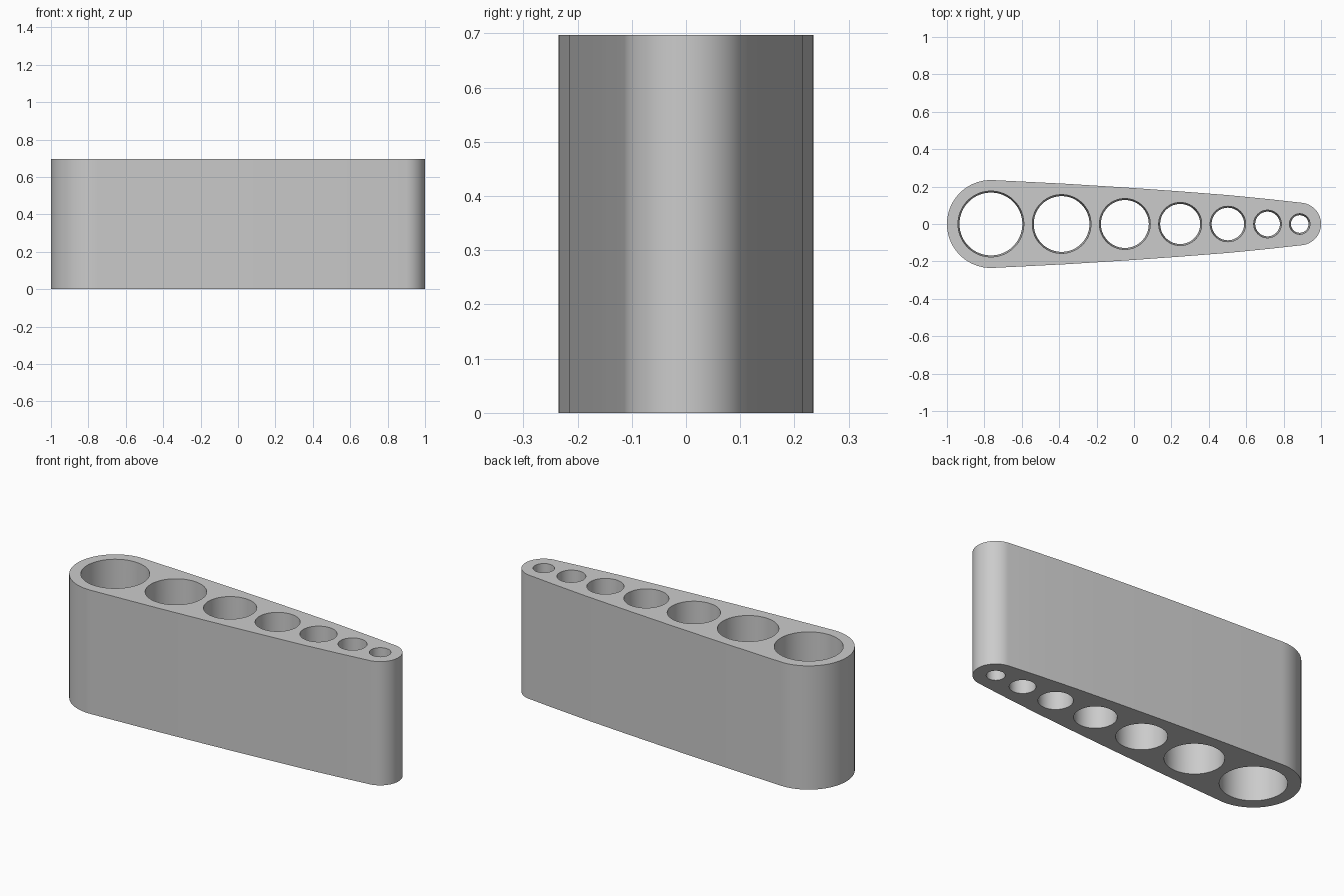
import bpy
import bmesh
from math import cos, sin, tau, radians
from mathutils import Vector
from mathutils.geometry import convex_hull_2d

if "Cube" in bpy.data.objects:
    bpy.data.objects.remove(bpy.data.objects["Cube"])

HEIGHT = 0.697
WALL = 0.059      # body thickness around each hole
TAPER = 0.008     # holes narrow by this much toward the bottom
SEGMENTS = 96
# Centre x and top radius of each hole, largest first
HOLES = [(-0.765, 0.176), (-0.387, 0.157), (-0.049, 0.136), (0.247, 0.115),
         (0.502, 0.095), (0.714, 0.074), (0.886, 0.055)]


def circle(x, radius):
    return [Vector((x + radius * cos(tau * i / SEGMENTS),
                    radius * sin(tau * i / SEGMENTS))) for i in range(SEGMENTS)]


def add_wall(bm, bottom, top):
    """Join two matching outlines with side faces; return their rim edges."""
    low = [bm.verts.new((p.x, p.y, 0)) for p in bottom]
    high = [bm.verts.new((p.x, p.y, HEIGHT)) for p in top]
    rims = ([], [])
    for i in range(len(low)):
        j = (i + 1) % len(low)
        bm.faces.new((low[i], low[j], high[j], high[i]))
        rims[0].append(bm.edges.get((low[i], low[j])))
        rims[1].append(bm.edges.get((high[i], high[j])))
    return rims


bm = bmesh.new()

# Outer wall: a taut outline wrapped around all the holes
points = [p for x, r in HOLES for p in circle(x, r + WALL)]
outline = [points[i] for i in convex_hull_2d(points)]
bottom_edges, top_edges = add_wall(bm, outline, outline)

# Tapered through holes
for x, r in HOLES:
    low, high = add_wall(bm, circle(x, r - TAPER), circle(x, r))
    bottom_edges += low
    top_edges += high

# Flat caps with the holes left open
for edges, direction in ((bottom_edges, -1), (top_edges, 1)):
    bmesh.ops.triangle_fill(bm, edges=edges, use_beauty=True,
                            normal=(0, 0, direction))
bmesh.ops.recalc_face_normals(bm, faces=bm.faces)

mesh = bpy.data.meshes.new("holder_body")
bm.to_mesh(mesh)
bm.free()
body = bpy.data.objects.new("holder_body", mesh)
bpy.context.collection.objects.link(body)

# Plain grey finish
grey = bpy.data.materials.new("light_grey")
grey.use_nodes = True
colour = (0.6, 0.6, 0.6, 1)
grey.diffuse_color = colour
grey.node_tree.nodes["Principled BSDF"].inputs["Base Color"].default_value = colour
mesh.materials.append(grey)

# Smooth sides, sharp rims
bpy.ops.object.select_all(action="DESELECT")
body.select_set(True)
bpy.context.view_layer.objects.active = body
bpy.ops.object.shade_smooth_by_angle(angle=radians(30))
